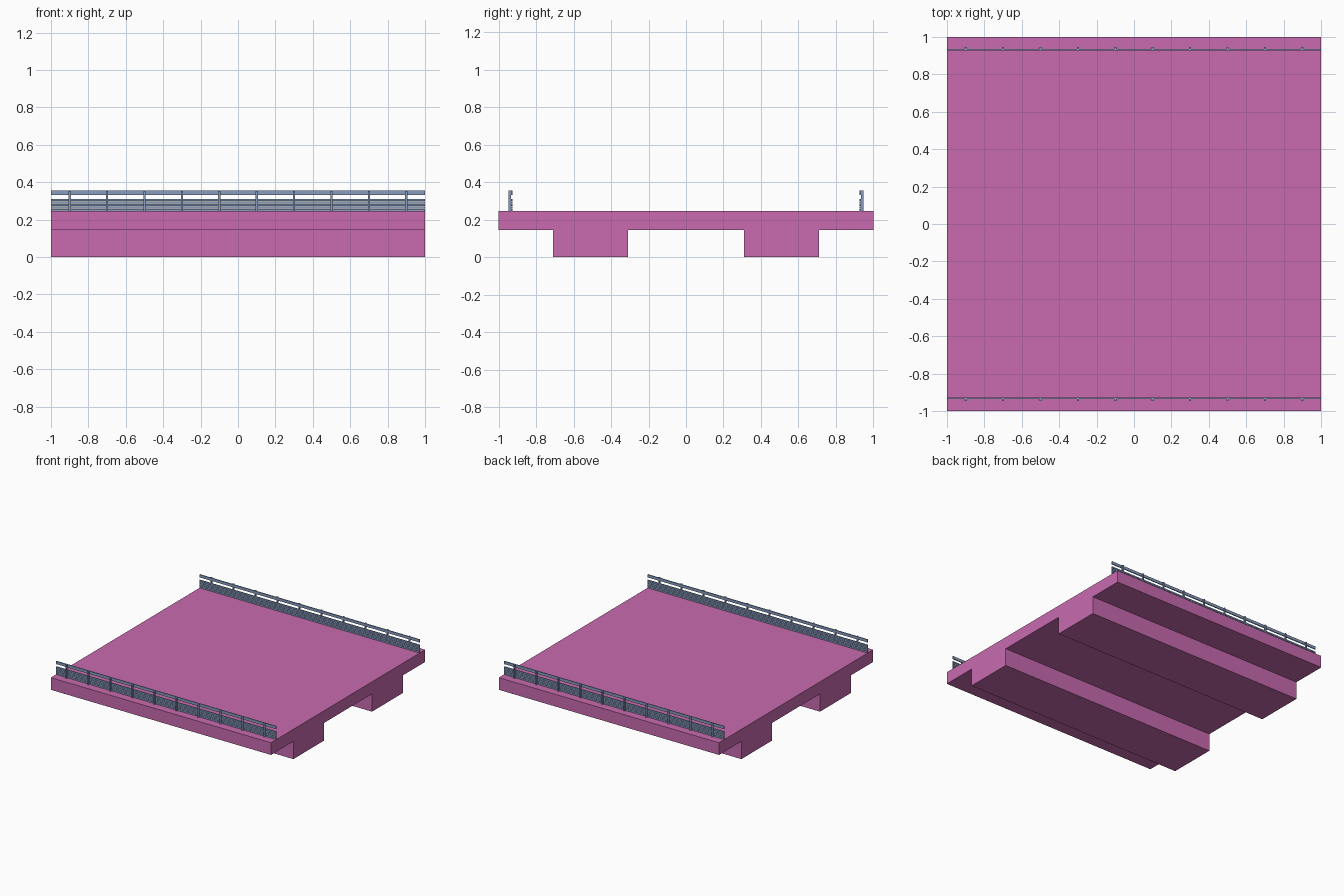
import bpy, bmesh

if "Cube" in bpy.data.objects:
    bpy.data.objects.remove(bpy.data.objects["Cube"])


def material(name, rgb):
    m = bpy.data.materials.new(name)
    m.diffuse_color = (*rgb, 1)
    m.use_nodes = True
    m.node_tree.nodes["Principled BSDF"].inputs["Base Color"].default_value = m.diffuse_color
    return m


def make_object(name, bm, mat):
    bmesh.ops.recalc_face_normals(bm, faces=bm.faces)
    me = bpy.data.meshes.new(name)
    bm.to_mesh(me)
    bm.free()
    me.materials.append(mat)
    ob = bpy.data.objects.new(name, me)
    bpy.context.collection.objects.link(ob)
    return ob


def add_box(bm, x0, x1, y0, y1, z0, z1):
    verts = bmesh.ops.create_cube(bm, size=1)["verts"]
    for v in verts:
        v.co.x = x0 if v.co.x < 0 else x1
        v.co.y = y0 if v.co.y < 0 else y1
        v.co.z = z0 if v.co.z < 0 else z1


concrete = material("concrete", (0.58, 0.145, 0.43))
steel = material("steel", (0.25, 0.34, 0.53))
BOTTOM, TOP = 0.145, 0.245

# Deck and its two girders, as one extruded cross-section
half = [(0.31, BOTTOM), (0.31, 0), (0.71, 0), (0.71, BOTTOM), (1, BOTTOM), (1, TOP)]
profile = half + [(-y, z) for y, z in reversed(half)]
bm = bmesh.new()
face = bm.faces.new([bm.verts.new((-1, y, z)) for y, z in profile])
ext = bmesh.ops.extrude_face_region(bm, geom=[face])["geom"]
bmesh.ops.translate(bm, vec=(2, 0, 0),
                    verts=[v for v in ext if isinstance(v, bmesh.types.BMVert)])
make_object("bridge_deck", bm, concrete)


def mirror_y(ob):
    mod = ob.modifiers.new("both_sides", "MIRROR")
    mod.use_axis = (False, True, False)


# Guard rails: top rail over closely stacked slats
bm = bmesh.new()
add_box(bm, -1, 1, 0.927, 0.935, 0.332, 0.355)
pitch = 0.0134
for i in range(5):
    z = TOP + 0.001 + i * pitch
    add_box(bm, -1, 1, 0.927, 0.935, z, z + pitch - 0.002)
mirror_y(make_object("guard_rails", bm, steel))

# Posts on the outer side of the rails
bm = bmesh.new()
for i in range(10):
    x = -0.9 + 0.2 * i
    add_box(bm, x - 0.006, x + 0.006, 0.934, 0.946, TOP, 0.354)
mirror_y(make_object("rail_posts", bm, steel))
